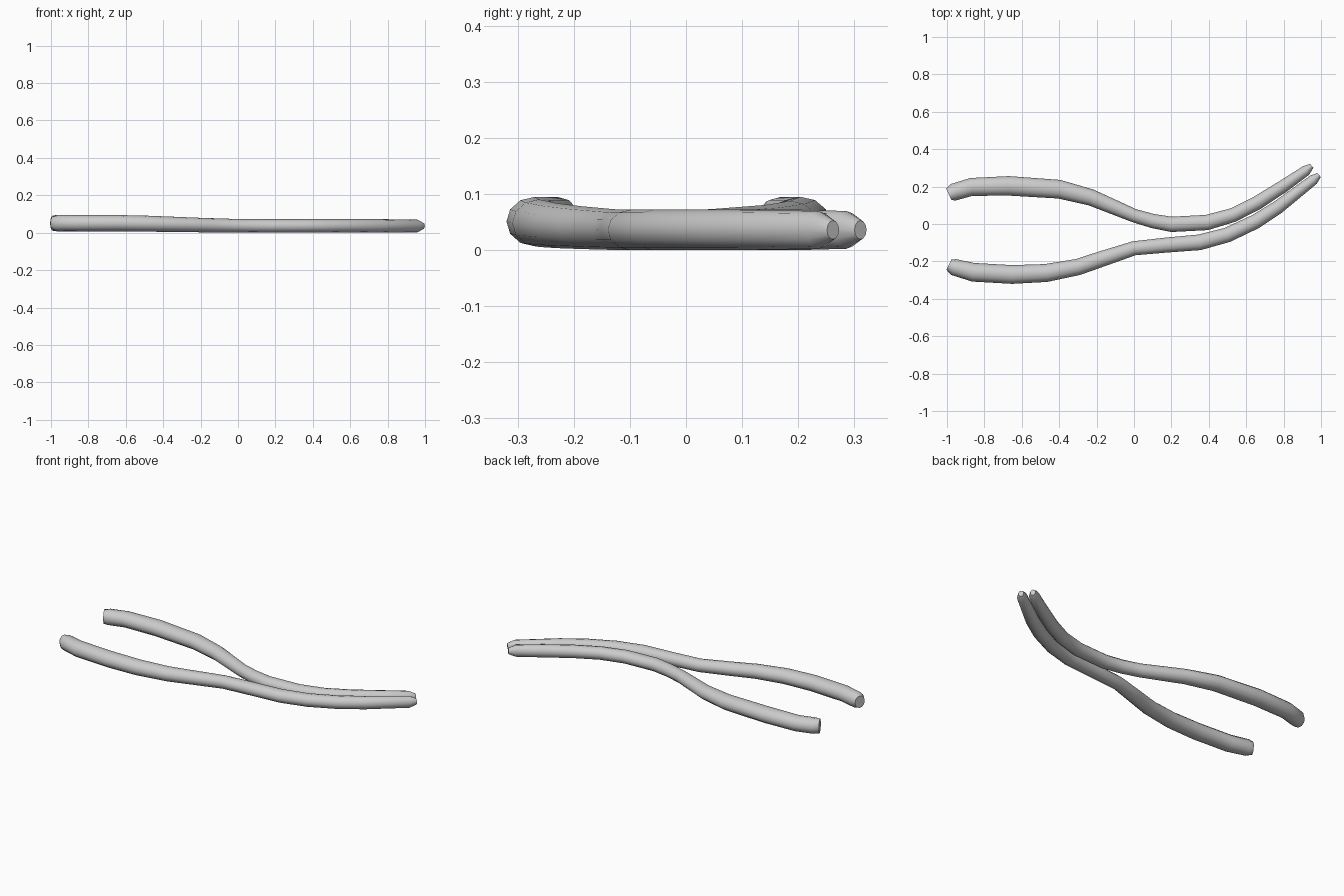
import bpy
import bmesh
import math
from mathutils import Vector

cube = bpy.data.objects.get("Cube")
if cube:
    bpy.data.objects.remove(cube, do_unlink=True)

SIDES = 12

# One plain grey metal for both arms
metal = bpy.data.materials.new("grey_metal")
metal.use_nodes = True
grey = (0.6, 0.6, 0.6, 1.0)
metal.diffuse_color = grey
metal.node_tree.nodes["Principled BSDF"].inputs["Base Color"].default_value = grey


def blend(x, start, end):
    """Smooth step from 0 at start to 1 at end."""
    t = min(max((x - start) / (end - start), 0.0), 1.0)
    return t * t * (3 - 2 * t)


def make_arm(name, path):
    """Loft an oval tube along path points of (x, y, half width)."""
    bm = bmesh.new()
    rings = []
    for i, (x, y, half_width) in enumerate(path):
        before = path[max(i - 1, 0)]
        after = path[min(i + 1, len(path) - 1)]
        along = Vector((after[0] - before[0], after[1] - before[1], 0)).normalized()
        across = Vector((-along.y, along.x, 0))
        # The handle end is taller than the working end
        slim = blend(x, -0.7, 0.1)
        middle = 0.051 - 0.015 * slim
        half_height = min(0.044 - 0.008 * slim, half_width * 1.2)
        ring = []
        for k in range(SIDES):
            angle = 2 * math.pi * k / SIDES
            point = Vector((x, y, middle)) + across * (half_width * math.cos(angle))
            point.z += half_height * math.sin(angle)
            ring.append(bm.verts.new(point))
        rings.append(ring)

    for a, b in zip(rings, rings[1:]):
        for k in range(SIDES):
            n = (k + 1) % SIDES
            bm.faces.new((a[k], a[n], b[n], b[k]))
    bm.faces.new(rings[0])
    bm.faces.new(rings[-1])
    bmesh.ops.recalc_face_normals(bm, faces=bm.faces)

    mesh = bpy.data.meshes.new(name)
    bm.to_mesh(mesh)
    bm.free()
    mesh.materials.append(metal)
    arm = bpy.data.objects.new(name, mesh)
    bpy.context.collection.objects.link(arm)
    bpy.ops.object.select_all(action="DESELECT")
    arm.select_set(True)
    bpy.context.view_layer.objects.active = arm
    bpy.ops.object.shade_smooth_by_angle(angle=math.radians(50))
    return arm


# Rear arm: bows outward at the handle, then sweeps to the tip
make_arm("rear_arm", [
    (-0.99, 0.158, 0.034), (-0.965, 0.17, 0.046), (-0.87, 0.198, 0.048),
    (-0.67, 0.204, 0.052), (-0.4, 0.186, 0.05), (-0.23, 0.142, 0.044),
    (0, 0.045, 0.036), (0.1, 0.016, 0.038), (0.2, -0.002, 0.041),
    (0.39, 0.008, 0.041), (0.53, 0.048, 0.038), (0.66, 0.114, 0.037),
    (0.8, 0.203, 0.034), (0.92, 0.286, 0.028), (0.95, 0.311, 0.014),
])

# Front arm: gentler bend, lies against the rear arm toward the tip
make_arm("front_arm", [
    (-0.99, -0.218, 0.03), (-0.965, -0.23, 0.044), (-0.86, -0.258, 0.05),
    (-0.65, -0.27, 0.05), (-0.47, -0.262, 0.048), (-0.3, -0.23, 0.044),
    (-0.17, -0.186, 0.042), (0, -0.13, 0.038), (0.17, -0.113, 0.04),
    (0.35, -0.098, 0.042), (0.5, -0.058, 0.04), (0.65, 0.013, 0.039),
    (0.77, 0.09, 0.036), (0.96, 0.237, 0.028), (0.99, 0.262, 0.014),
])
